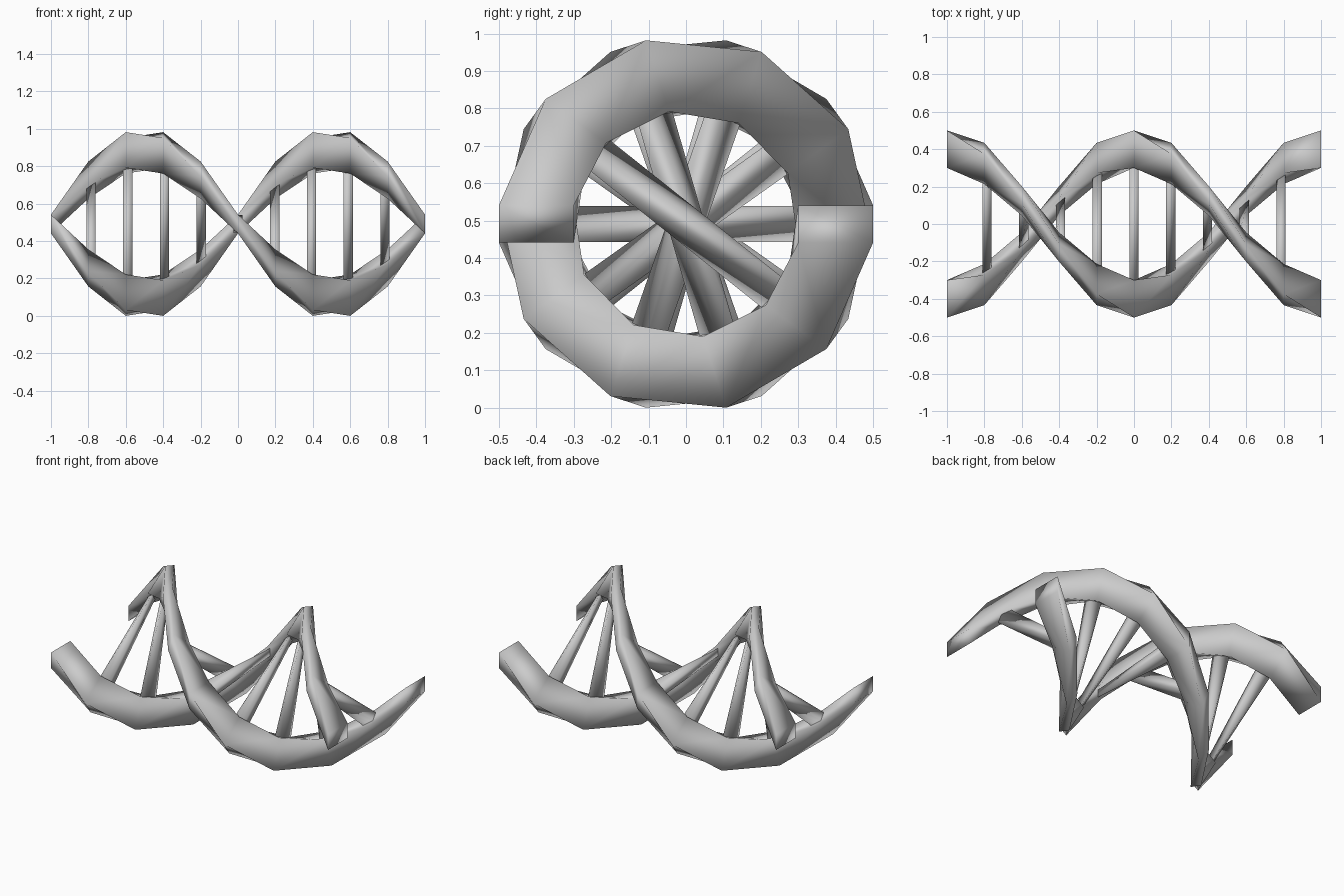
import bpy, bmesh, math
from mathutils import Matrix, Vector

if "Cube" in bpy.data.objects:
    bpy.data.objects.remove(bpy.data.objects["Cube"])

AXIS_Z = 0.491        # height of the helix axis
SEGMENTS = 10         # segments along each strand
RUNG_STEP = 0.1965    # spacing of the rungs


def twist(co):
    """Twist a flat ladder point half a turn per unit of x."""
    p = Matrix.Rotation(math.pi * (co.x - 1), 3, 'X') @ co
    return p + Vector((0, 0, AXIS_Z))


def twisted_box(name, centre, size, segments=1):
    bm = bmesh.new()
    bmesh.ops.create_cube(bm, size=1)
    if segments > 1:
        long_edges = [e for e in bm.edges
                      if abs(e.verts[0].co.x - e.verts[1].co.x) > 0.5]
        bmesh.ops.subdivide_edges(bm, edges=long_edges, cuts=segments - 1,
                                  use_grid_fill=True)
    for v in bm.verts:
        v.co = twist(Vector(c + s * k for c, s, k in zip(centre, size, v.co)))
    bmesh.ops.recalc_face_normals(bm, faces=bm.faces)
    for f in bm.faces:
        f.smooth = True
    mesh = bpy.data.meshes.new(name)
    bm.to_mesh(mesh)
    bm.free()
    obj = bpy.data.objects.new(name, mesh)
    bpy.context.collection.objects.link(obj)
    return obj


# Two opposite helix strands
for label, side in (("a", 1), ("b", -1)):
    twisted_box("strand_" + label, (0, 0.4 * side, 0), (2, 0.2, 0.1), SEGMENTS)

# Rungs joining the strands
for i in range(-4, 5):
    twisted_box(f"rung_{i + 5}", (i * RUNG_STEP, 0, 0), (0.05, 0.6, 0.05))
